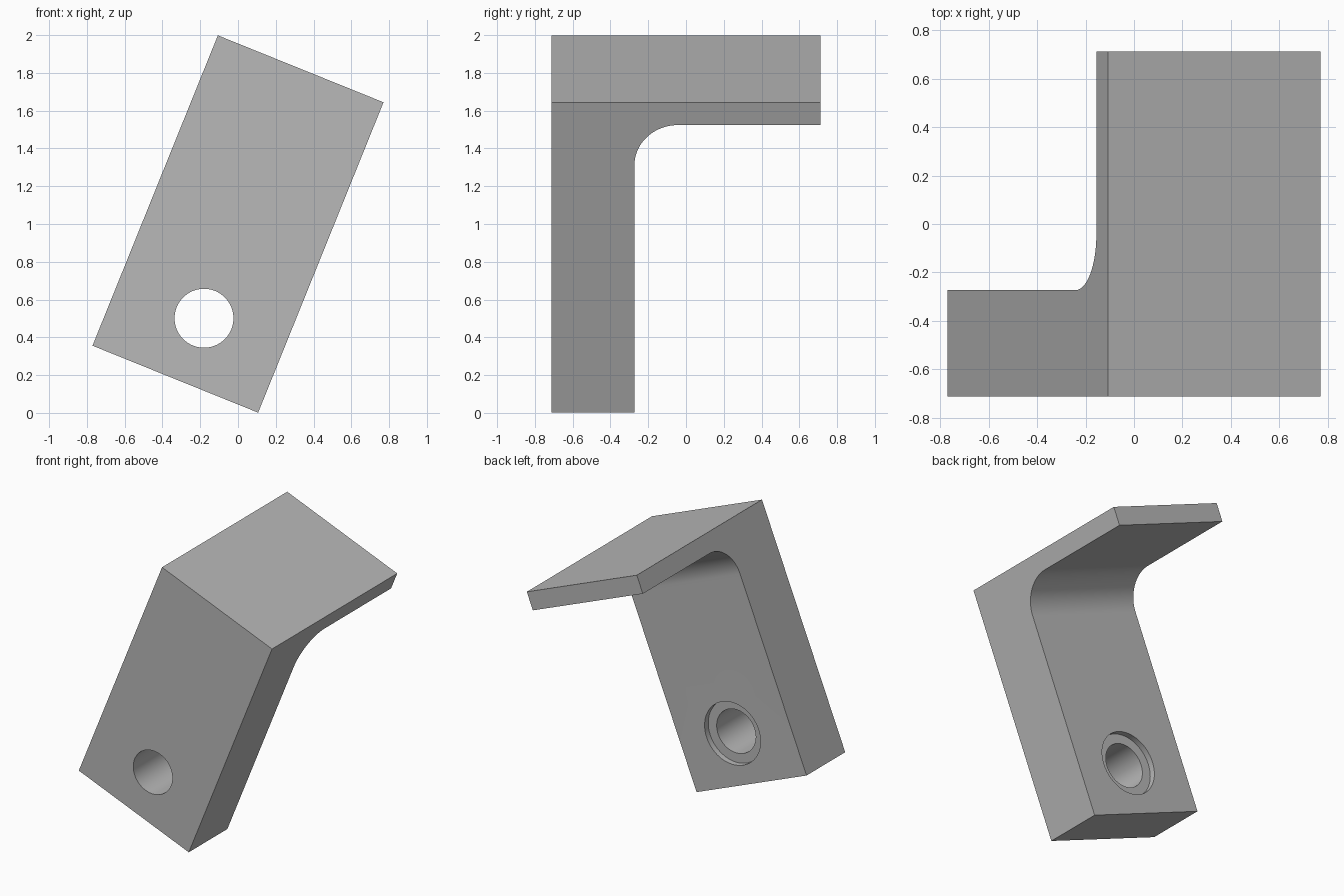
import bpy, bmesh
from math import sin, cos, pi, radians
from mathutils import Matrix, Vector

cube = bpy.data.objects.get("Cube")
if cube:
    bpy.data.objects.remove(cube, do_unlink=True)

WIDTH, LENGTH, DEPTH = 0.946, 1.772, 1.426   # overall bracket size before tilting
LEG, FLANGE, FILLET = 0.44, 0.13, 0.23       # thicknesses and inner corner radius
HOLE_X, HOLE_Z = 0.02, -0.53                 # bolt hole centre
HOLE_R, BORE_R, BORE_DEPTH = 0.156, 0.223, 0.042
TILT = radians(22)

grey = bpy.data.materials.new("plain grey")
grey.use_nodes = True
colour = (0.48, 0.48, 0.48, 1)
grey.diffuse_color = colour
grey.node_tree.nodes["Principled BSDF"].inputs["Base Color"].default_value = colour


def make_object(name, bm):
    bmesh.ops.recalc_face_normals(bm, faces=bm.faces)
    mesh = bpy.data.meshes.new(name)
    bm.to_mesh(mesh)
    bm.free()
    obj = bpy.data.objects.new(name, mesh)
    bpy.context.collection.objects.link(obj)
    mesh.materials.append(grey)
    return obj


# L-shaped side profile with a rounded inner corner, extruded across the width
front, back = -DEPTH / 2, DEPTH / 2
bottom, top = -LENGTH / 2, LENGTH / 2
inner, under = front + LEG, top - FLANGE
steps = 24
arc = [(inner + FILLET * (1 - cos(a)), under - FILLET * (1 - sin(a)))
       for a in (pi / 2 * i / steps for i in range(steps + 1))]
profile = [(front, bottom), (inner, bottom)] + arc + [(back, under), (back, top), (front, top)]
bm = bmesh.new()
side = bm.faces.new([bm.verts.new((-WIDTH / 2, y, z)) for y, z in profile])
extruded = bmesh.ops.extrude_face_region(bm, geom=[side])["geom"]
bmesh.ops.translate(bm, vec=Vector((WIDTH, 0, 0)),
                    verts=[v for v in extruded if isinstance(v, bmesh.types.BMVert)])
bracket = make_object("angle_bracket", bm)


# Through hole, then a shallow counterbore on the inner face of the leg
def drill(name, radius, y_start, y_end):
    bm = bmesh.new()
    place = Matrix.Translation((HOLE_X, (y_start + y_end) / 2, HOLE_Z)) @ Matrix.Rotation(pi / 2, 4, "X")
    bmesh.ops.create_cone(bm, cap_ends=True, segments=64, radius1=radius, radius2=radius,
                          depth=y_end - y_start, matrix=place)
    cutter = make_object(name, bm)
    cutter.hide_render = True
    cut = bracket.modifiers.new(name, "BOOLEAN")
    cut.operation = "DIFFERENCE"
    cut.solver = "EXACT"
    cut.object = cutter
    bpy.context.view_layer.objects.active = bracket
    bpy.ops.object.modifier_apply(modifier=cut.name)
    bpy.data.objects.remove(cutter, do_unlink=True)


drill("bolt_hole_cutter", HOLE_R, front - 0.1, inner + 0.1)
drill("counterbore_cutter", BORE_R, inner - BORE_DEPTH, inner + 0.1)

# Smooth the curved walls, then tilt the bracket onto its lower corner
bpy.ops.object.select_all(action="DESELECT")
bracket.select_set(True)
bpy.context.view_layer.objects.active = bracket
bpy.ops.object.shade_smooth_by_angle(angle=radians(30))
bracket.rotation_euler = (0, TILT, 0)
bracket.location = (0, 0, 1)
